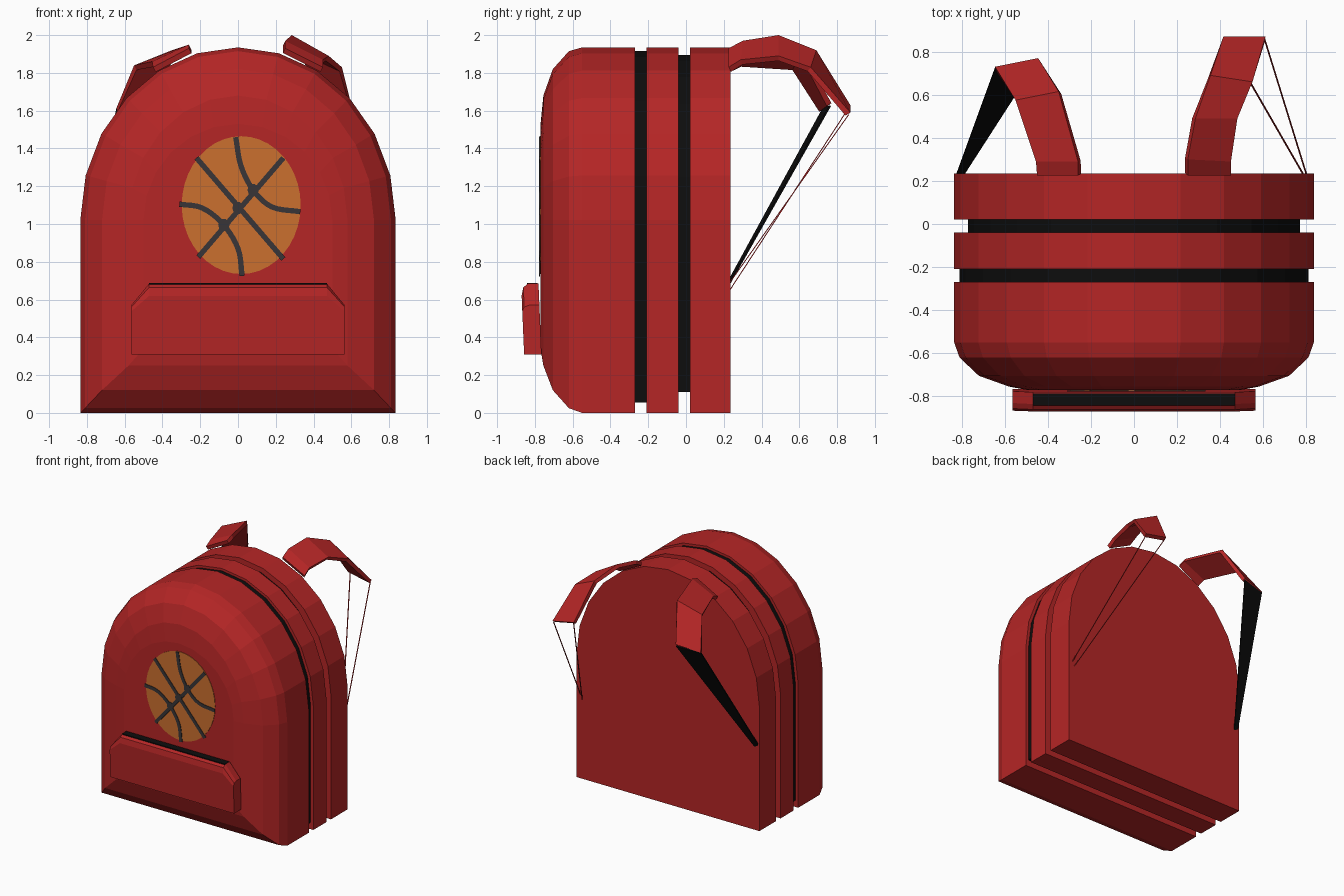
import bpy, bmesh, math
from mathutils import Vector

if "Cube" in bpy.data.objects:
    bpy.data.objects.remove(bpy.data.objects["Cube"])


def material(name, r, g, b):
    m = bpy.data.materials.new(name)
    m.diffuse_color = (r, g, b, 1)
    m.use_nodes = True
    m.node_tree.nodes["Principled BSDF"].inputs["Base Color"].default_value = m.diffuse_color
    return m


RED = material("red fabric", 0.46, 0.019, 0.019)
BLACK = material("black trim", 0.004, 0.004, 0.004)
ORANGE = material("orange", 0.60, 0.16, 0.028)
GREY = material("dark grey", 0.04, 0.036, 0.038)


def loft(name, rings, mat):
    """Skin a list of equal-length closed rings and cap both ends."""
    bm = bmesh.new()
    vr = [[bm.verts.new(p) for p in ring] for ring in rings]
    n = len(vr[0])
    for a, b in zip(vr, vr[1:]):
        for i in range(n):
            j = (i + 1) % n
            bm.faces.new((a[i], a[j], b[j], b[i]))
    bm.faces.new(vr[0])
    bm.faces.new(vr[-1])
    bmesh.ops.recalc_face_normals(bm, faces=bm.faces)
    me = bpy.data.meshes.new(name)
    bm.to_mesh(me)
    bm.free()
    me.materials.append(mat)
    ob = bpy.data.objects.new(name, me)
    bpy.context.collection.objects.link(ob)
    return ob


def arch(w, zb, zt, y):
    """Tombstone outline: square bottom, twelve-sided elliptical top."""
    spring = 1.02
    pts = [(w, y, zb)]
    for k in range(13):
        a = math.radians(15 * k)
        pts.append((w * math.cos(a), y, spring + (zt - spring) * math.sin(a)))
    return pts + [(-w, y, zb)]


# Bag body: three red slabs, the front one rounded over
FULL = (0.835, 0.0, 1.935)
loft("back_panel", [arch(*FULL, 0.235), arch(*FULL, 0.02)], RED)
loft("middle_panel", [arch(*FULL, -0.04), arch(*FULL, -0.21)], RED)
loft("front_compartment", [
    arch(*FULL, -0.27), arch(*FULL, -0.55),
    arch(0.81, 0.025, 1.915, -0.62), arch(0.72, 0.12, 1.82, -0.705),
    arch(0.58, 0.25, 1.68, -0.755), arch(0.50, 0.34, 1.53, -0.77)], RED)

# Recessed zip bands between the slabs
loft("rear_zip", [arch(0.77, 0.11, 1.895, 0.03), arch(0.77, 0.11, 1.895, -0.05)], BLACK)
loft("front_zip", [arch(0.81, 0.055, 1.915, -0.20), arch(0.81, 0.055, 1.915, -0.28)], BLACK)


# Front pocket, leaning slightly forward, with rounded upper front edge
def pocket_ring(y, drop):
    prof = [(-0.565, 0.31), (0.565, 0.31), (0.565, 0.57 - drop / 2),
            (0.47, 0.685 - drop), (-0.47, 0.685 - drop), (-0.565, 0.57 - drop / 2)]
    return [(x, y - 0.016 * (z - 0.31) / 0.375, z) for x, z in prof]


loft("front_pocket", [pocket_ring(-0.765, 0), pocket_ring(-0.82, 0),
                      pocket_ring(-0.846, 0.02), pocket_ring(-0.857, 0.065)], RED)
loft("pocket_zip", [[(-0.47, -0.787, z), (0.47, -0.787, z),
                     (0.47, -0.842, z), (-0.47, -0.842, z)] for z in (0.68, 0.687)], BLACK)


# Ball emblem: thin oval plate with seam plates on top
def oval(cx, cz, rx, rz, y, n):
    return [(cx + rx * math.cos(2 * math.pi * i / n), y,
             cz + rz * math.sin(2 * math.pi * i / n)) for i in range(n)]


loft("ball_emblem", [oval(0.017, 1.10, 0.315, 0.365, y, 40) for y in (-0.767, -0.774)], ORANGE)


def seam(name, pts, half=0.014):
    """Smooth flat ribbon through (x, z) points."""
    p = [Vector(q) for q in pts]
    path = []
    if len(p) == 2:
        path = p
    else:
        q = [2 * p[0] - p[1]] + p + [2 * p[-1] - p[-2]]
        for i in range(1, len(q) - 2):
            a, b, c, d = q[i - 1:i + 3]
            for s in range(5):
                t = s / 5
                path.append(0.5 * (2 * b + (c - a) * t + (2 * a - 5 * b + 4 * c - d) * t * t
                                   + (3 * b - a - 3 * c + d) * t ** 3))
        path.append(p[-1])
    rings = []
    for i, c in enumerate(path):
        t = (path[min(i + 1, len(path) - 1)] - path[max(i - 1, 0)]).normalized()
        o = Vector((-t.y, t.x)) * half
        l, r = c + o, c - o
        rings.append([(l.x, -0.772, l.y), (r.x, -0.772, r.y),
                      (r.x, -0.778, r.y), (l.x, -0.778, l.y)])
    loft(name, rings, GREY)


seam("seam_falling", [(-0.22, 1.35), (0.24, 0.815)])
seam("seam_rising", [(0.24, 1.35), (-0.21, 0.825)])
seam("seam_upper_curve", [(-0.012, 1.46), (0.015, 1.31), (0.08, 1.18), (0.18, 1.09), (0.33, 1.065)])
seam("seam_lower_curve", [(-0.31, 1.105), (-0.19, 1.085), (-0.08, 1.0), (0.0, 0.87), (0.022, 0.725)])
for i, (x, z) in enumerate([(0.08, 1.18), (0.0, 1.085), (-0.075, 0.995)]):
    loft(f"seam_crossing_{i + 1}", [oval(x, z, 0.03, 0.033, y, 10) for y in (-0.773, -0.7785)], GREY)


# Shoulder straps: pairs of (inner edge, outer edge), thickened inwards
def strap(name, pairs, thick=0.03):
    pairs = [(Vector(a), Vector(b)) for a, b in pairs]
    rings = []
    for i, (a, b) in enumerate(pairs):
        along = pairs[min(i + 1, len(pairs) - 1)][0] - pairs[max(i - 1, 0)][0]
        n = along.cross(b - a).normalized()
        if n.z > 0:
            n = -n
        rings.append([a, b, b + n * thick, a + n * thick])
    loft(name, rings, RED)


strap("right_strap", [((0.25, 0.225, 1.93), (0.45, 0.225, 1.83)),
                      ((0.25, 0.30, 1.97), (0.45, 0.29, 1.87)),
                      ((0.285, 0.49, 2.0), (0.48, 0.49, 1.89)),
                      ((0.355, 0.69, 1.92), (0.55, 0.66, 1.83)),
                      ((0.415, 0.87, 1.63), (0.61, 0.87, 1.59))])
strap("left_strap", [((-0.26, 0.225, 1.93), (-0.45, 0.225, 1.83)),
                     ((-0.26, 0.29, 1.95), (-0.455, 0.29, 1.86)),
                     ((-0.35, 0.615, 1.92), (-0.55, 0.575, 1.84)),
                     ((-0.445, 0.77, 1.64), (-0.645, 0.73, 1.61))])

# Lower webbing: a flat tapering black ribbon on the left, two thin cords on the right
top_in, top_out = Vector((-0.445, 0.768, 1.625)), Vector((-0.645, 0.728, 1.605))
low_in, low_out = Vector((-0.79, 0.233, 0.68)), Vector((-0.825, 0.233, 0.70))
back = Vector((0, -0.008, 0.004))
loft("left_webbing", [[top_in, top_out, top_out + back, top_in + back],
                      [low_in, low_out, low_out + back, low_in + back]], BLACK)
for name, top, low in (("right_cord_inner", (0.42, 0.865, 1.62), (0.785, 0.232, 0.65)),
                       ("right_cord_outer", (0.605, 0.862, 1.58), (0.80, 0.232, 0.69))):
    r = 0.003
    loft(name, [[(x - r, y - r, z), (x + r, y - r, z), (x + r, y + r, z), (x - r, y + r, z)]
                for x, y, z in (top, low)], RED)
